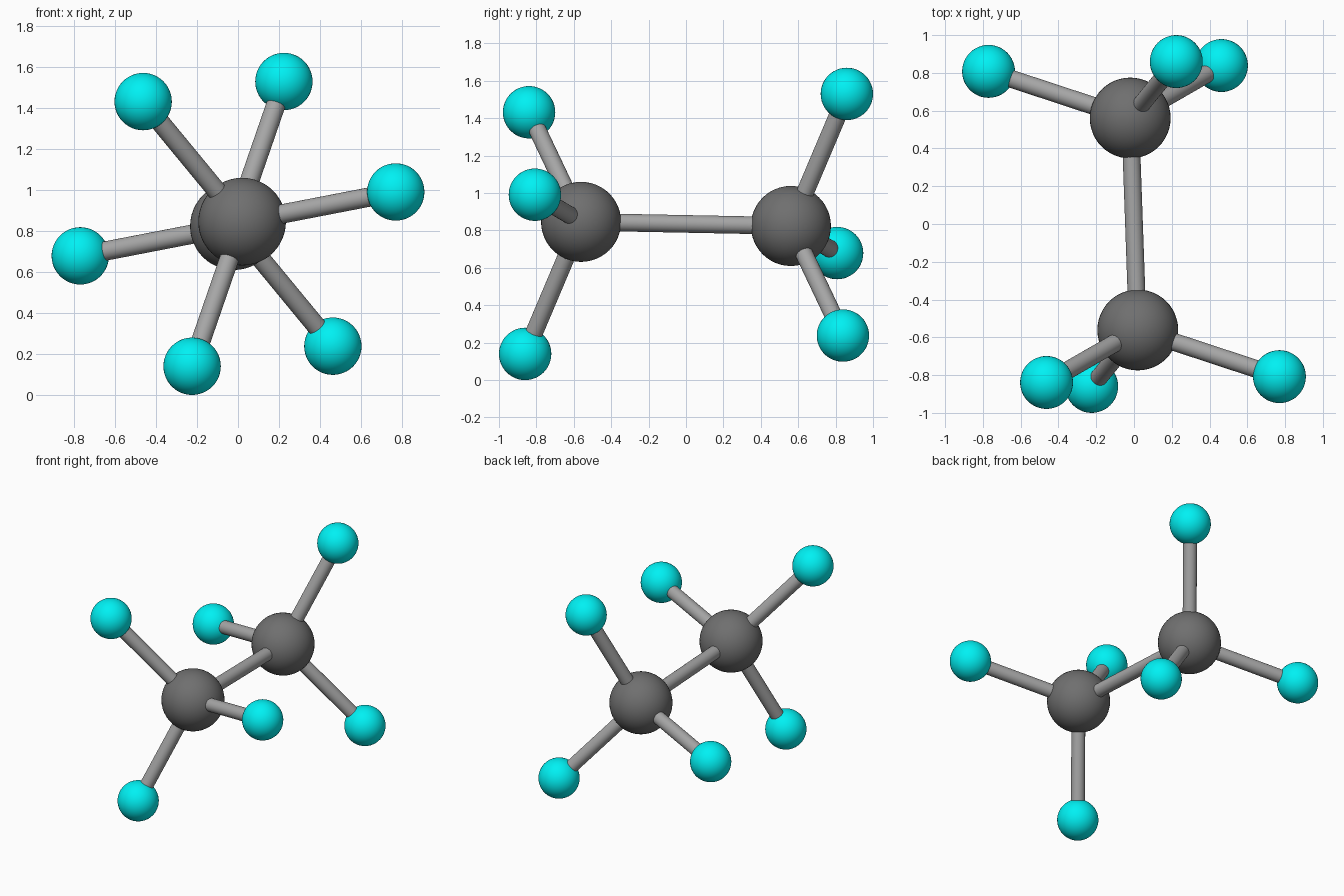
import bpy
from mathutils import Vector

if "Cube" in bpy.data.objects:
    bpy.data.objects.remove(bpy.data.objects["Cube"])

CENTRE = Vector((0, 0, 0.835))
BIG_R, SMALL_R, ROD_R = 0.214, 0.14, 0.047


def material(name, colour):
    mat = bpy.data.materials.new(name)
    mat.diffuse_color = (*colour, 1)
    mat.use_nodes = True
    mat.node_tree.nodes["Principled BSDF"].inputs["Base Color"].default_value = mat.diffuse_color
    return mat


dark_grey = material("dark_grey", (0.16, 0.16, 0.16))
mid_grey = material("mid_grey", (0.38, 0.38, 0.38))
cyan = material("cyan", (0.0, 0.88, 0.9))


def finish(name, mat):
    obj = bpy.context.object
    obj.name = name
    obj.data.materials.append(mat)
    bpy.ops.object.shade_smooth_by_angle()


def ball(name, pos, radius, mat):
    bpy.ops.mesh.primitive_uv_sphere_add(segments=48, ring_count=24, radius=radius,
                                         location=CENTRE + pos)
    finish(name, mat)


def rod(name, a, b):
    d = b - a
    bpy.ops.mesh.primitive_cylinder_add(vertices=32, radius=ROD_R, depth=d.length,
                                        location=CENTRE + (a + b) / 2,
                                        rotation=d.to_track_quat('Z', 'Y').to_euler())
    finish(name, mid_grey)


# Front half, measured from the model centre; the back half is its point reflection
hub = Vector((0.02, -0.561, 0.011))
tips = [Vector((-0.463, -0.839, 0.597)),
        Vector((0.770, -0.808, 0.156)),
        Vector((-0.224, -0.860, -0.695))]

for side, s in (("front", 1), ("back", -1)):
    ball(f"{side}_large_ball", hub * s, BIG_R, dark_grey)
    for i, tip in enumerate(tips, 1):
        ball(f"{side}_small_ball_{i}", tip * s, SMALL_R, cyan)
        rod(f"{side}_rod_{i}", hub * s, tip * s)

# Rod joining the two large balls
rod("centre_rod", hub, -hub)
